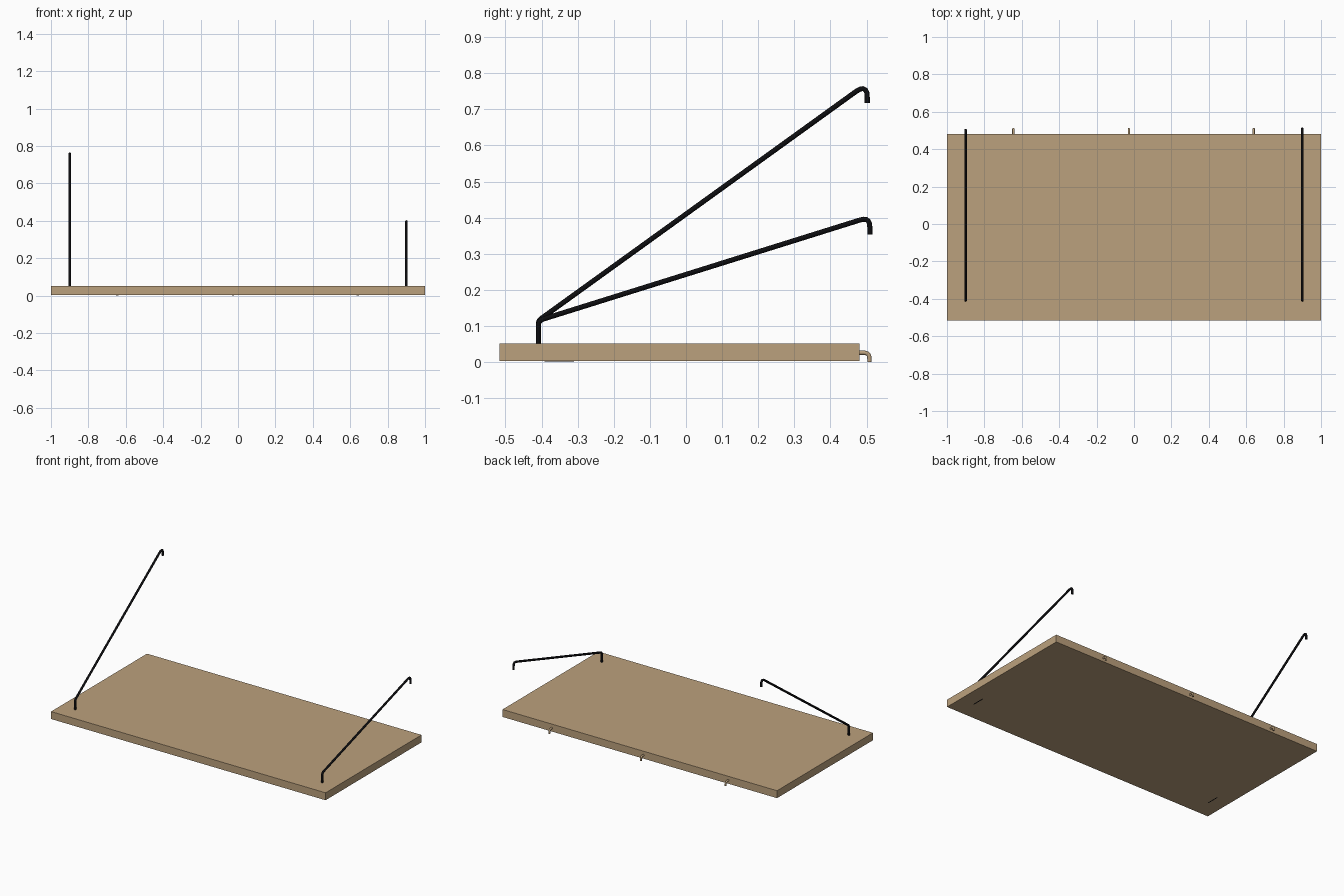
import bpy, bmesh, math
from mathutils import Vector

if "Cube" in bpy.data.objects:
    bpy.data.objects.remove(bpy.data.objects["Cube"])


def material(name, rgb):
    m = bpy.data.materials.new(name)
    m.diffuse_color = (*rgb, 1)
    m.use_nodes = True
    m.node_tree.nodes["Principled BSDF"].inputs["Base Color"].default_value = m.diffuse_color
    return m


wood = material("light wood", (0.50, 0.355, 0.205))
black = material("black metal", (0.004, 0.004, 0.005))


def rounded(points, radius, steps=5):
    """Round the inner corners of a (y, z) path."""
    pts = [Vector(p) for p in points]
    out = [pts[0]]
    for a, b, c in zip(pts, pts[1:], pts[2:]):
        u, v = (a - b).normalized(), (c - b).normalized()
        half = u.angle(v) / 2
        d = min(radius / math.tan(half), (a - b).length * .9, (c - b).length * .9)
        p, q = b + u * d, b + v * d
        for i in range(steps + 1):
            t = i / steps
            out.append(p * (1 - t) ** 2 + b * 2 * t * (1 - t) + q * t * t)
    return out + [pts[-1]]


def rod(name, x, path, r, mat, bend, sides=12):
    """Sweep a round section along a bent path in the y-z plane."""
    pts = rounded(path, bend)
    bm = bmesh.new()
    rings = []
    for i, p in enumerate(pts):
        d = (pts[min(i + 1, len(pts) - 1)] - pts[max(i - 1, 0)]).normalized()
        n = Vector((-d.y, d.x))
        ring = []
        for k in range(sides):
            a = 2 * math.pi * k / sides
            o = p + n * r * math.cos(a)
            ring.append(bm.verts.new((x + r * math.sin(a), o.x, o.y)))
        rings.append(ring)
    for a, b in zip(rings, rings[1:]):
        for k in range(sides):
            j = (k + 1) % sides
            bm.faces.new((a[k], a[j], b[j], b[k]))
    bm.faces.new(rings[0])
    bm.faces.new(rings[-1])
    bmesh.ops.recalc_face_normals(bm, faces=bm.faces)
    me = bpy.data.meshes.new(name)
    bm.to_mesh(me)
    bm.free()
    me.materials.append(mat)
    ob = bpy.data.objects.new(name, me)
    bpy.context.collection.objects.link(ob)
    bpy.context.view_layer.objects.active = ob
    bpy.ops.object.select_all(action='DESELECT')
    ob.select_set(True)
    bpy.ops.object.shade_smooth_by_angle(angle=math.radians(40))


# Board
bpy.ops.mesh.primitive_cube_add(size=1, location=(0, -0.018, 0.0275))
board = bpy.context.object
board.name = "shelf_board"
board.scale = (2, 0.998, 0.049)
board.data.materials.append(wood)

# Support rods: through the board, bent back flush underneath, hooked at the top
for name, x, y, z, tip in (("left_support_rod", -0.9, 0.502, 0.772, 0.718),
                           ("right_support_rod", 0.9, 0.509, 0.402, 0.353)):
    rod(name, x, [(-0.31, 0.009), (-0.409, 0.009), (-0.409, 0.115),
                  (y, z), (y, tip)], 0.007, black, 0.02)

# Small hooks along the back edge
for i, x in enumerate((-0.645, -0.027, 0.64)):
    rod(f"back_hook_{i + 1}", x, [(0.42, 0.026), (0.508, 0.026), (0.508, 0.0)],
        0.006, wood, 0.016)
